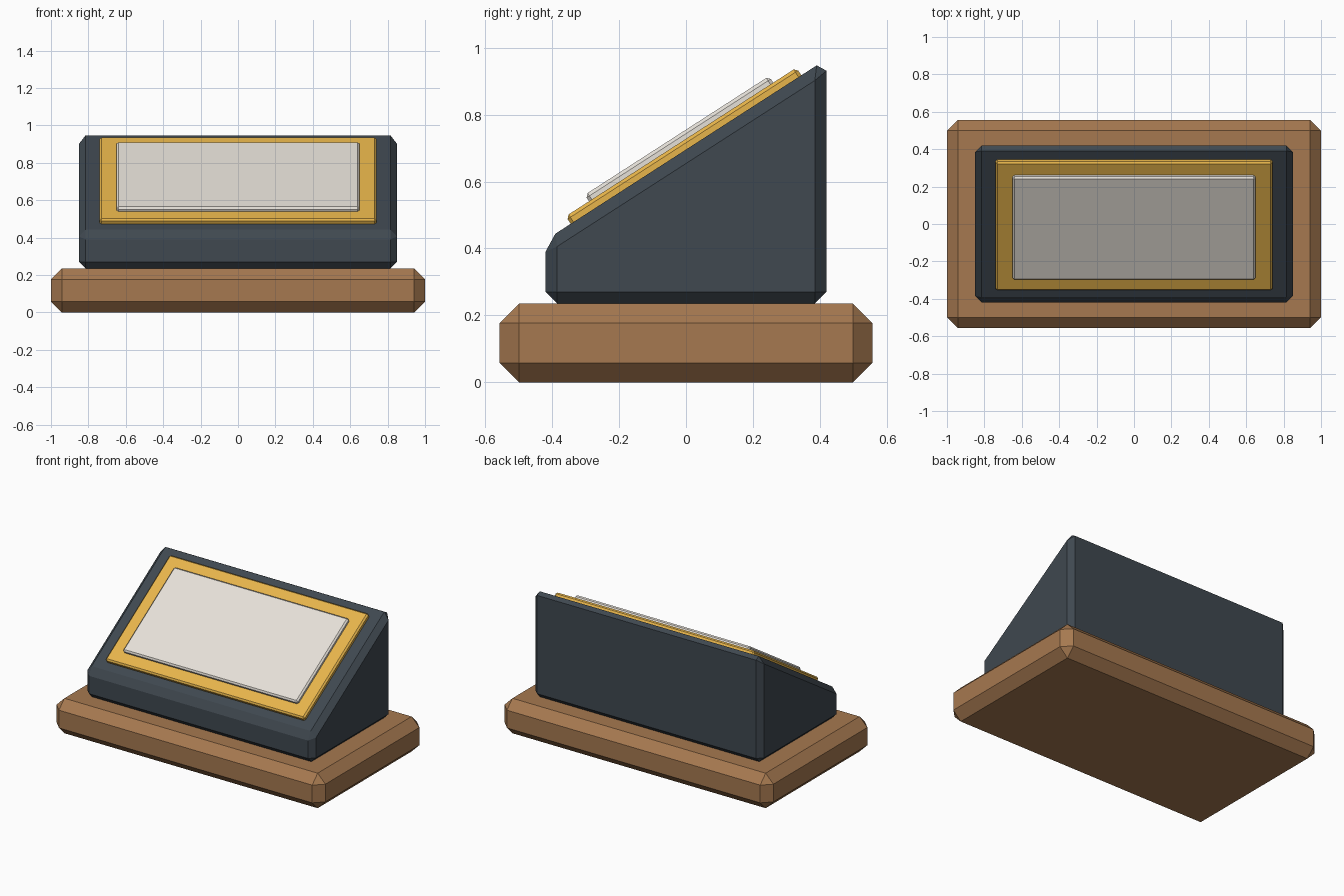
import bpy, bmesh, math
from mathutils import Matrix

if "Cube" in bpy.data.objects:
    bpy.data.objects.remove(bpy.data.objects["Cube"])

# Slope of the console's top face
HALF_D = 0.42
Z_FRONT, Z_BACK = 0.425, 0.966
TILT = math.atan2(Z_BACK - Z_FRONT, 2 * HALF_D)
Z_MID = (Z_FRONT + Z_BACK) / 2


def material(name, rgb):
    mat = bpy.data.materials.new(name)
    mat.diffuse_color = (*rgb, 1)
    mat.use_nodes = True
    mat.node_tree.nodes["Principled BSDF"].inputs["Base Color"].default_value = mat.diffuse_color
    return mat


def finish(name, bm, mat, bevel):
    bmesh.ops.recalc_face_normals(bm, faces=bm.faces)
    mesh = bpy.data.meshes.new(name)
    bm.to_mesh(mesh)
    bm.free()
    mesh.materials.append(mat)
    ob = bpy.data.objects.new(name, mesh)
    bpy.context.collection.objects.link(ob)
    mod = ob.modifiers.new("chamfer", 'BEVEL')
    mod.width = bevel
    mod.segments = 1
    mod.limit_method = 'NONE'
    return ob


def box(name, size, centre, mat, bevel):
    bm = bmesh.new()
    bmesh.ops.create_cube(bm, size=1)
    bmesh.ops.transform(bm, verts=bm.verts,
                        matrix=Matrix.Translation(centre) @ Matrix.Diagonal((*size, 1)))
    return finish(name, bm, mat, bevel)


def slope_panel(name, width, length, low, high, mat, bevel):
    # Panel lying on the sloped face, from height low to high above it
    ob = box(name, (width, length, high - low), (0, 0, (low + high) / 2), mat, bevel)
    ob.location = (0, 0, Z_MID)
    ob.rotation_euler = (TILT, 0, 0)
    return ob


wood = material("wood", (0.38, 0.19, 0.08))
dark = material("dark_slate", (0.05, 0.065, 0.08))
gold = material("gold", (0.80, 0.46, 0.07))
cream = material("cream", (0.79, 0.75, 0.69))

# Chamfered wooden base
box("base", (2.0, 1.114, 0.235), (0, 0, 0.1175), wood, 0.058)

# Wedge body extruded from its side profile
profile = [(-HALF_D, 0.235), (HALF_D, 0.235), (HALF_D, Z_BACK), (-HALF_D, Z_FRONT)]
bm = bmesh.new()
side = bm.faces.new([bm.verts.new((-0.85, y, z)) for y, z in profile])
ext = bmesh.ops.extrude_face_region(bm, geom=[side], use_keep_orig=True)
new_verts = [v for v in ext["geom"] if isinstance(v, bmesh.types.BMVert)]
bmesh.ops.translate(bm, verts=new_verts, vec=(1.7, 0, 0))
finish("wedge_body", bm, dark, 0.035)

# Gold border plate and raised cream panel
slope_panel("border_plate", 1.48, 0.82, -0.01, 0.027, gold, 0.01)
slope_panel("face_panel", 1.30, 0.655, 0.015, 0.05, cream, 0.01)
